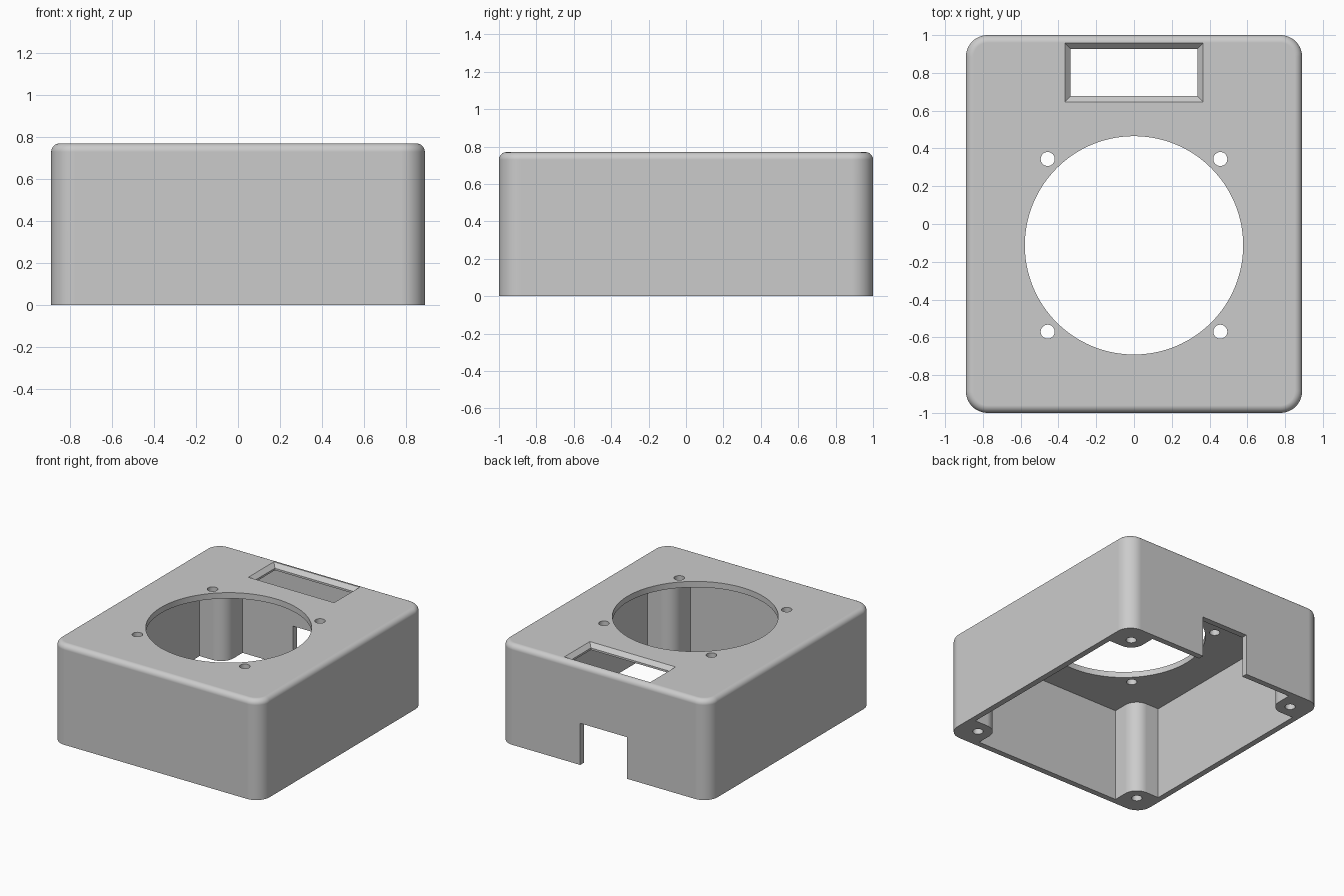
import bpy, bmesh
from math import sin, cos, pi, radians

cube = bpy.data.objects.get("Cube")
if cube:
    bpy.data.objects.remove(cube, do_unlink=True)

# Main sizes
HX, HY, H = 0.89, 1.0, 0.77
WALL = 0.045
CORNER, EDGE = 0.115, 0.04
POST_IN, POST_R = 0.155, 0.105
FAN_Y, FAN_R, FAN_HOLE = -0.113, 0.578, 0.457
HOLE_R = 0.037

grey = bpy.data.materials.new("plain grey")
grey.use_nodes = True
COLOR = (0.6, 0.6, 0.6, 1)
grey.diffuse_color = COLOR
grey.node_tree.nodes["Principled BSDF"].inputs["Base Color"].default_value = COLOR


def loft(name, rings):
    """Solid from matching rings of (x, y, z) points, capped at both ends."""
    bm = bmesh.new()
    loops = [[bm.verts.new(p) for p in ring] for ring in rings]
    n = len(loops[0])
    bm.faces.new(loops[0][::-1])
    bm.faces.new(loops[-1])
    for a, b in zip(loops, loops[1:]):
        for i in range(n):
            j = (i + 1) % n
            bm.faces.new((a[i], a[j], b[j], b[i]))
    bmesh.ops.recalc_face_normals(bm, faces=bm.faces)
    mesh = bpy.data.meshes.new(name)
    bm.to_mesh(mesh)
    bm.free()
    mesh.materials.append(grey)
    obj = bpy.data.objects.new(name, mesh)
    bpy.context.collection.objects.link(obj)
    return obj


def rounded_rect(hx, hy, r, z, steps=12):
    pts = []
    for k, (sx, sy) in enumerate([(1, 1), (-1, 1), (-1, -1), (1, -1)]):
        for i in range(steps + 1):
            a = (k + i / steps) * pi / 2
            pts.append((sx * (hx - r) + r * cos(a), sy * (hy - r) + r * sin(a), z))
    return pts


def rect(x0, x1, y0, y1, z):
    return [(x0, y0, z), (x1, y0, z), (x1, y1, z), (x0, y1, z)]


def cylinder(name, x, y, r, z0, z1, n=32):
    ring = [(x + r * cos(2 * pi * i / n), y + r * sin(2 * pi * i / n)) for i in range(n)]
    return loft(name, [[(px, py, z) for px, py in ring] for z in (z0, z1)])


def cavity_outline(z, steps=12):
    """Inside of the walls, stepping around a rounded post in each corner."""
    cx, cy = HX - POST_IN, HY - POST_IN
    quarter = [(HX - WALL, cy - POST_R)]
    for i in range(steps + 1):
        a = 1.5 * pi - i / steps * pi / 2
        quarter.append((cx + POST_R * cos(a), cy + POST_R * sin(a)))
    quarter.append((cx - POST_R, HY - WALL))
    pts = []
    for sx, sy in [(1, 1), (-1, 1), (-1, -1), (1, -1)]:
        part = quarter if sx * sy > 0 else quarter[::-1]
        pts += [(sx * x, sy * y, z) for x, y in part]
    return pts


# Outer shell with rounded corners and a rounded top edge
rings = [rounded_rect(HX, HY, CORNER, 0)]
for i in range(9):
    a = i / 8 * pi / 2
    d = EDGE * (1 - cos(a))
    rings.append(rounded_rect(HX - d, HY - d, CORNER - d, H - EDGE + EDGE * sin(a)))
enclosure = loft("enclosure", rings)

# Hollow inside, open at the bottom
cutters = [loft("cavity", [cavity_outline(-0.1), cavity_outline(H - WALL)])]

# Round fan opening
cutters.append(cylinder("fan_opening", 0, FAN_Y, FAN_R, H - 0.2, H + 0.1, 128))

# Fan screw holes through the top, blind screw holes in the posts
for sx in (-1, 1):
    for sy in (-1, 1):
        cutters.append(cylinder("fan_screw_hole", sx * FAN_HOLE, FAN_Y + sy * FAN_HOLE,
                                HOLE_R, H - 0.2, H + 0.1))
        cutters.append(cylinder("post_screw_hole", sx * (HX - POST_IN), sy * (HY - POST_IN),
                                HOLE_R, -0.1, 0.4))

# Display window with a chamfered rim
BEV = 0.03
inner = (-0.335, 0.335, 0.677, 0.927)
outer = (-0.365, 0.365, 0.647, 0.957)
cutters.append(loft("display_window", [rect(*inner, H - 0.1), rect(*inner, H - BEV),
                                       rect(*outer, H), rect(*outer, H + 0.1)]))

# Cable notch in the back wall
notch = (-0.2, 0.2, HY - 0.1, HY + 0.1)
cutters.append(loft("cable_notch", [rect(*notch, -0.1), rect(*notch, 0.32)]))

# Cut everything out of the shell
bpy.context.view_layer.objects.active = enclosure
for cutter in cutters:
    cutter.hide_render = True
    mod = enclosure.modifiers.new("cut", "BOOLEAN")
    mod.operation = "DIFFERENCE"
    mod.solver = "EXACT"
    mod.object = cutter
    bpy.ops.object.modifier_apply(modifier=mod.name)
    bpy.data.objects.remove(cutter, do_unlink=True)

# Smooth rounds, crisp edges
bpy.ops.object.select_all(action="DESELECT")
enclosure.select_set(True)
bpy.ops.object.shade_smooth_by_angle(angle=radians(30))
normals = enclosure.modifiers.new("flat_faces", "WEIGHTED_NORMAL")
normals.keep_sharp = True
